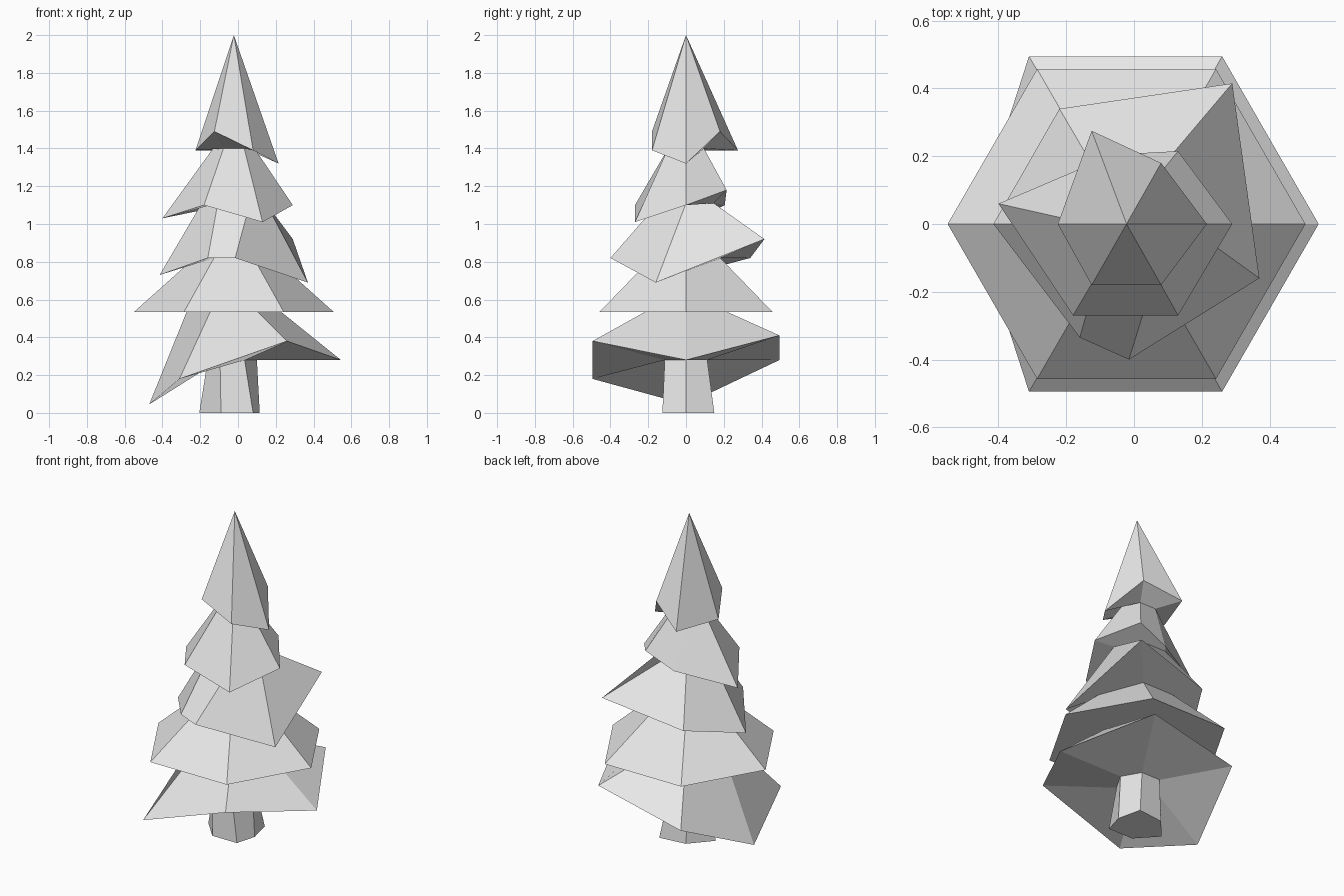
import bpy
import bmesh
from math import cos, sin, radians

SIDES = 6
AXIS_X = -0.022

start_cube = bpy.data.objects.get("Cube")
if start_cube:
    bpy.data.objects.remove(start_cube, do_unlink=True)


def make_material(name, value):
    material = bpy.data.materials.new(name)
    material.use_nodes = True
    colour = (value, value, value, 1.0)
    material.diffuse_color = colour
    for node in material.node_tree.nodes:
        if node.type == "BSDF_PRINCIPLED":
            node.inputs["Base Color"].default_value = colour
            node.inputs["Roughness"].default_value = 0.9
    return material


def collar(radius, height, centre=AXIS_X):
    """Regular six-sided ring around the tree axis."""
    angles = [radians(360 / SIDES * i) for i in range(SIDES)]
    return [(centre + radius * cos(a), radius * sin(a), height) for a in angles]


def loft(name, rings, material, close_bottom=False):
    """Join rings from top to bottom with flat faces; a one-point ring is a tip."""
    bm = bmesh.new()
    loops = [[bm.verts.new(point) for point in ring] for ring in rings]
    for upper, lower in zip(loops, loops[1:]):
        for i in range(SIDES):
            j = (i + 1) % SIDES
            if len(upper) == 1:
                bm.faces.new((upper[0], lower[i], lower[j]))
            else:
                bm.faces.new((upper[i], lower[i], lower[j], upper[j]))
    if close_bottom:
        bm.faces.new(loops[-1][::-1])
    mesh = bpy.data.meshes.new(name)
    bm.to_mesh(mesh)
    bm.free()
    mesh.materials.append(material)
    tree_part = bpy.data.objects.new(name, mesh)
    bpy.context.collection.objects.link(tree_part)
    return tree_part


grey = make_material("plain grey", 0.8)

# Narrow collars where one tier of branches meets the next
tip = [(AXIS_X, 0, 2)]
collars = [
    tip,
    collar(0.11, 1.4),
    collar(0.17, 1.11),
    collar(0.21, 0.82),
    collar(0.25, 0.535),
    collar(0.13, 0.28, centre=-0.03),
]

# Uneven skirt edges, counter-clockwise from the model's left
crown_skirt = [
    (0.215, 0, 1.32), (0.08, 0.18, 1.49), (-0.125, 0.275, 1.39),
    (-0.225, 0, 1.39), (-0.125, -0.18, 1.49), (0.08, -0.18, 1.39),
]
upper_skirt = [
    (0.29, 0, 1.1), (0.13, 0.215, 1.18), (-0.06, 0.205, 1.1),
    (-0.4, 0.06, 1.03), (-0.18, -0.27, 1.1), (0.13, -0.27, 1.01),
]
middle_skirt = [
    (0.37, -0.16, 0.69), (0.29, 0.415, 0.92), (-0.22, 0.34, 0.82),
    (-0.415, 0, 0.73), (-0.16, -0.335, 0.82), (-0.015, -0.4, 0.82),
]
lower_skirt = collar(0.528, 0.535)
bottom_skirt = [
    (0.545, 0, 0.28), (0.26, 0.495, 0.41), (-0.31, 0.495, 0.28),
    (-0.47, 0, 0.045), (-0.31, -0.495, 0.18), (0.26, -0.495, 0.38),
]

# Branch tiers: sloping top, then the underside folding back to the collar
skirts = {
    "crown_tier": crown_skirt,
    "upper_tier": upper_skirt,
    "middle_tier": middle_skirt,
    "lower_tier": lower_skirt,
    "bottom_tier": bottom_skirt,
}
for index, (name, skirt) in enumerate(skirts.items()):
    loft(name, [collars[index], skirt, collars[index + 1]], grey)

# Trunk, flaring slightly towards the ground
trunk_foot = [
    (0.115, 0, 0), (0.08, 0.15, 0), (-0.09, 0.13, 0),
    (-0.205, 0, 0), (-0.09, -0.125, 0), (0.08, -0.125, 0),
]
loft("trunk", [collars[-1], trunk_foot], grey, close_bottom=True)
